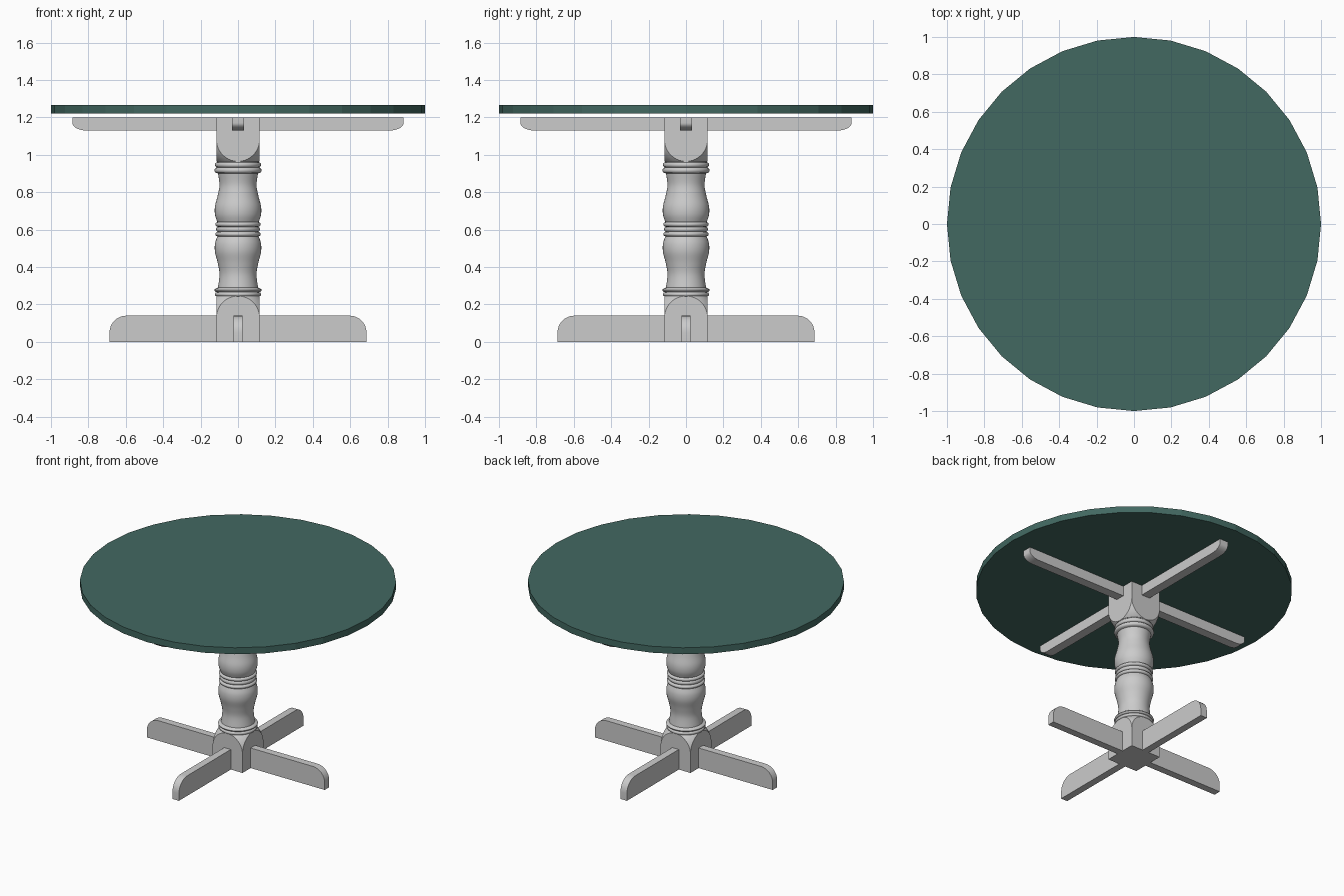
import bpy, bmesh
from math import sin, cos, pi, radians

if "Cube" in bpy.data.objects:
    bpy.data.objects.remove(bpy.data.objects["Cube"])


def add_object(name, bm):
    bmesh.ops.recalc_face_normals(bm, faces=bm.faces[:])
    me = bpy.data.meshes.new(name)
    bm.to_mesh(me)
    bm.free()
    ob = bpy.data.objects.new(name, me)
    bpy.context.collection.objects.link(ob)
    return ob


def activate(ob):
    bpy.ops.object.select_all(action='DESELECT')
    ob.select_set(True)
    bpy.context.view_layer.objects.active = ob


def smooth(ob, angle=35):
    activate(ob)
    bpy.ops.object.shade_smooth_by_angle(angle=radians(angle))


def lathe(name, profile, n=64):
    """Closed turning from (radius, z) rings, capped at both ends."""
    bm = bmesh.new()
    rings = [[bm.verts.new((r * cos(2 * pi * i / n), r * sin(2 * pi * i / n), z))
              for i in range(n)] for r, z in profile]
    for a, b in zip(rings, rings[1:]):
        for i in range(n):
            j = (i + 1) % n
            bm.faces.new((a[i], a[j], b[j], b[i]))
    bm.faces.new(rings[0])
    bm.faces.new(rings[-1])
    return add_object(name, bm)


def beam(name, half_len, half_width, z_flat, z_round, rx, rz, turn):
    """Bar along x (or y when turned) with rounded corners on the z_round side."""
    s = 1 if z_round > z_flat else -1
    arc = [(half_len - rx + rx * cos(pi / 2 * k / 8),
            z_round - s * rz + s * rz * sin(pi / 2 * k / 8)) for k in range(9)]
    right = [(half_len, z_flat)] + arc
    outline = right + [(-x, z) for x, z in reversed(right)]
    bm = bmesh.new()
    face = bm.faces.new([bm.verts.new((x, -half_width, z)) for x, z in outline])
    ext = bmesh.ops.extrude_face_region(bm, geom=[face])
    for v in ext['geom']:
        if isinstance(v, bmesh.types.BMVert):
            v.co.y += 2 * half_width
    if turn:
        for v in bm.verts:
            v.co.x, v.co.y = -v.co.y, v.co.x
    smooth(add_object(name, bm))


def block(name, z_end, z_dome, direction):
    """Square block whose inner end is turned into a dome."""
    h, R = 0.115, 0.1628
    prof = [(0.2, z_end), (0.2, z_dome)]
    for k in range(11):
        t = pi / 4 * k / 10
        prof.append((R * cos(t), z_dome + direction * R * sin(t)))
    dome = lathe(name + "_cutter", prof)
    bm = bmesh.new()
    bmesh.ops.create_cube(bm, size=1)
    lo, hi = sorted((z_end, z_dome + direction * 0.2))
    for v in bm.verts:
        v.co = (v.co.x * 2 * h, v.co.y * 2 * h, lo if v.co.z < 0 else hi)
    ob = add_object(name, bm)
    mod = ob.modifiers.new("turned_end", 'BOOLEAN')
    mod.operation, mod.object, mod.solver = 'INTERSECT', dome, 'EXACT'
    activate(ob)
    bpy.ops.object.modifier_apply(modifier=mod.name)
    bpy.data.objects.remove(dome)
    smooth(ob, 20)


def bead(z0, z1, r_in, r_out):
    return [(r_in + (r_out - r_in) * sin(pi * k / 6), z0 + (z1 - z0) * (1 - cos(pi * k / 6)) / 2)
            for k in range(7)]


def curve(points, steps=6):
    """Smooth profile through points (Catmull-Rom), endpoints included."""
    p = [points[0]] + points + [points[-1]]
    out = []
    for i in range(1, len(p) - 2):
        for k in range(steps):
            t = k / steps
            out.append(tuple(0.5 * (2 * b + (c - a) * t + (2 * a - 5 * b + 4 * c - d) * t * t
                                    + (3 * b - a - 3 * c + d) * t ** 3)
                             for a, b, c, d in zip(*p[i - 1:i + 3])))
    return out + [points[-1]]


# Round table top, 32 flat sides
bm = bmesh.new()
bmesh.ops.create_cone(bm, cap_ends=True, segments=32, radius1=1, radius2=1, depth=0.045)
bmesh.ops.translate(bm, verts=bm.verts[:], vec=(0, 0, 1.2425))
top = add_object("table_top", bm)
mat = bpy.data.materials.new("dark_green")
mat.diffuse_color = (0.055, 0.14, 0.12, 1)
mat.use_nodes = True
mat.node_tree.nodes["Principled BSDF"].inputs["Base Color"].default_value = mat.diffuse_color
top.data.materials.append(mat)

# Turned column: beads and two vase-shaped swellings
profile = [(0.113, 0.235)]
profile += bead(0.243, 0.265, 0.113, 0.123)
profile += bead(0.266, 0.287, 0.112, 0.126)
profile += curve([(0.107, 0.29), (0.099, 0.36), (0.108, 0.42), (0.123, 0.48),
                  (0.123, 0.525), (0.111, 0.563)])
profile += bead(0.564, 0.588, 0.109, 0.121)
profile += bead(0.589, 0.615, 0.108, 0.117)
profile += bead(0.616, 0.64, 0.109, 0.121)
profile += curve([(0.111, 0.642), (0.123, 0.68), (0.123, 0.725), (0.108, 0.785),
                  (0.099, 0.84), (0.107, 0.90)])
profile += bead(0.902, 0.932, 0.112, 0.126)
profile += bead(0.933, 0.96, 0.113, 0.123)
profile += [(0.113, 0.975)]
smooth(lathe("column", profile))

# Square blocks at both ends of the column
block("lower_block", 0.0, 0.13, 1)
block("upper_block", 1.2, 1.08, -1)

# Crossed feet and crossed top supports
for turn, axis in ((False, "side"), (True, "front_back")):
    beam("foot_" + axis, 0.687, 0.025, 0.0, 0.14, 0.09, 0.09, turn)
    beam("top_support_" + axis, 0.885, 0.032, 1.2, 1.13, 0.075, 0.04, turn)
